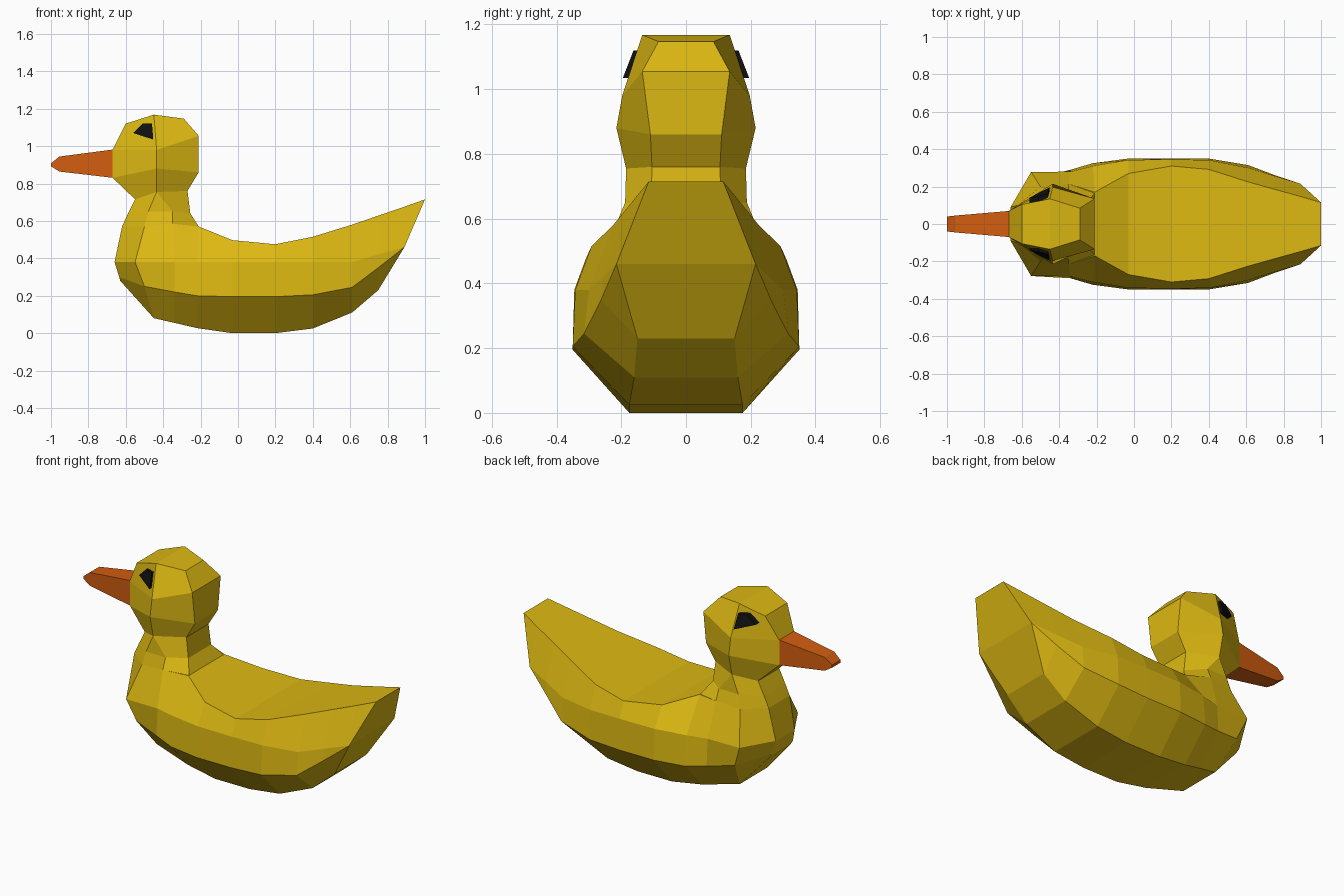
import bpy, bmesh

if "Cube" in bpy.data.objects:
    bpy.data.objects.remove(bpy.data.objects["Cube"])


def material(name, rgb):
    m = bpy.data.materials.new(name)
    m.diffuse_color = (*rgb, 1)
    m.use_nodes = True
    m.node_tree.nodes["Principled BSDF"].inputs["Base Color"].default_value = m.diffuse_color
    return m


YELLOW = material("yellow", (0.72, 0.48, 0.006))
ORANGE = material("orange", (0.65, 0.11, 0.005))
BLACK = material("black", (0.005, 0.005, 0.005))


def finish(bm, name, mat):
    bmesh.ops.remove_doubles(bm, verts=bm.verts, dist=0.0005)
    bmesh.ops.recalc_face_normals(bm, faces=bm.faces)
    me = bpy.data.meshes.new(name)
    bm.to_mesh(me)
    bm.free()
    me.materials.append(mat)
    ob = bpy.data.objects.new(name, me)
    bpy.context.collection.objects.link(ob)
    return ob


def face(bm, pts):
    unique = [p for i, p in enumerate(pts) if p not in pts[:i]]
    if len(unique) > 2:
        bm.faces.new([bm.verts.new(p) for p in unique])


def loft(name, halves, mat):
    """Loft half sections, mirrored over y = 0, with quad-strip end caps."""
    bm = bmesh.new()
    flip = lambda p: (p[0], -p[1], p[2])
    rings = [list(h) + [flip(p) for p in reversed(h)] for h in halves]
    n = len(rings[0])
    for a, b in zip(rings, rings[1:]):
        for i in range(n):
            j = (i + 1) % n
            face(bm, [a[i], a[j], b[j], b[i]])
    for h in (halves[0], halves[-1]):
        for p, q in zip(h, h[1:]):
            face(bm, [p, q, flip(q), flip(p)])
    return finish(bm, name, mat)


# Body: four lengthwise rails from breast to tail tip
rump, tip = (.89, .215, .46), (1, .115, .715)
keel = [(-.63, .09, .28), (-.45, .13, .08), (-.34, .145, .055), (-.22, .16, .027),
        (-.03, .175, 0), (.2, .175, 0), (.4, .175, .025), (.61, .16, .11),
        (.75, .15, .23), rump, tip]
chine = [(-.635, .11, .30), (-.50, .25, .25), (-.34, .29, .22), (-.22, .325, .2),
         (-.03, .35, .195), (.2, .35, .195), (.4, .35, .205), (.61, .315, .245),
         (.75, .262, .35), rump, tip]
flank = [(-.66, .09, .38), (-.55, .278, .38), (-.34, .28, .38), (-.22, .31, .38),
         (-.03, .342, .38), (.2, .345, .38), (.4, .342, .38), (.61, .3, .38),
         (.75, .257, .42), rump, tip]
deck = [(-.62, .10, .57), (-.5, .2, .57), (-.35, .215, .585), (-.21, .17, .57),
        (-.03, .27, .497), (.2, .31, .475), (.4, .292, .515), (.61, .225, .58),
        (.75, .186, .628), (.89, .147, .676), tip]
loft("body", list(zip(keel, chine, flank, deck)), YELLOW)

# Neck and head: stacked sections (front, side, side, back)
cheek, brow, crown = (-.435, .215, .88), (-.435, .197, .98), (-.45, .135, 1.168)
nape = (-.435, .185, .755)
loft("head", [
    [(-.62, .10, .57), (-.5, .2, .57), (-.35, .215, .585), (-.21, .165, .57)],
    [(-.59, .10, .635), (-.48, .188, .65), (-.35, .188, .65), (-.255, .108, .64)],
    [(-.55, .10, .715), nape, nape, (-.27, .105, .76)],
    [(-.67, .07, .83), cheek, cheek, (-.21, .11, .86)],
    [(-.67, .07, .98), brow, brow, (-.21, .135, 1.055)],
    [(-.6, .105, 1.12), crown, crown, (-.29, .085, 1.147)],
], YELLOW)

# Bill: tapered box with a blunt wedge tip
loft("bill", [[(x, w, lo), (x, w, hi)] for x, w, lo, hi in (
    (-.665, .07, .83, .982), (-.955, .045, .864, .944), (-1, .04, .892, .908))], ORANGE)

# Eyes: thin plates sunk into the head sides
for side, label in ((-1, "front"), (1, "back")):
    bm = bmesh.new()
    outer = [(-.56, .14, 1.07), (-.51, .148, 1.12), (-.46, .162, 1.12),
             (-.453, .195, 1.035)]
    verts = [[bm.verts.new((x, side * (y - d), z)) for x, y, z in outer] for d in (0, .05)]
    for v in verts:
        bm.faces.new(v)
    for i in range(4):
        j = (i + 1) % 4
        bm.faces.new([verts[0][i], verts[0][j], verts[1][j], verts[1][i]])
    finish(bm, "eye_" + label, BLACK)
